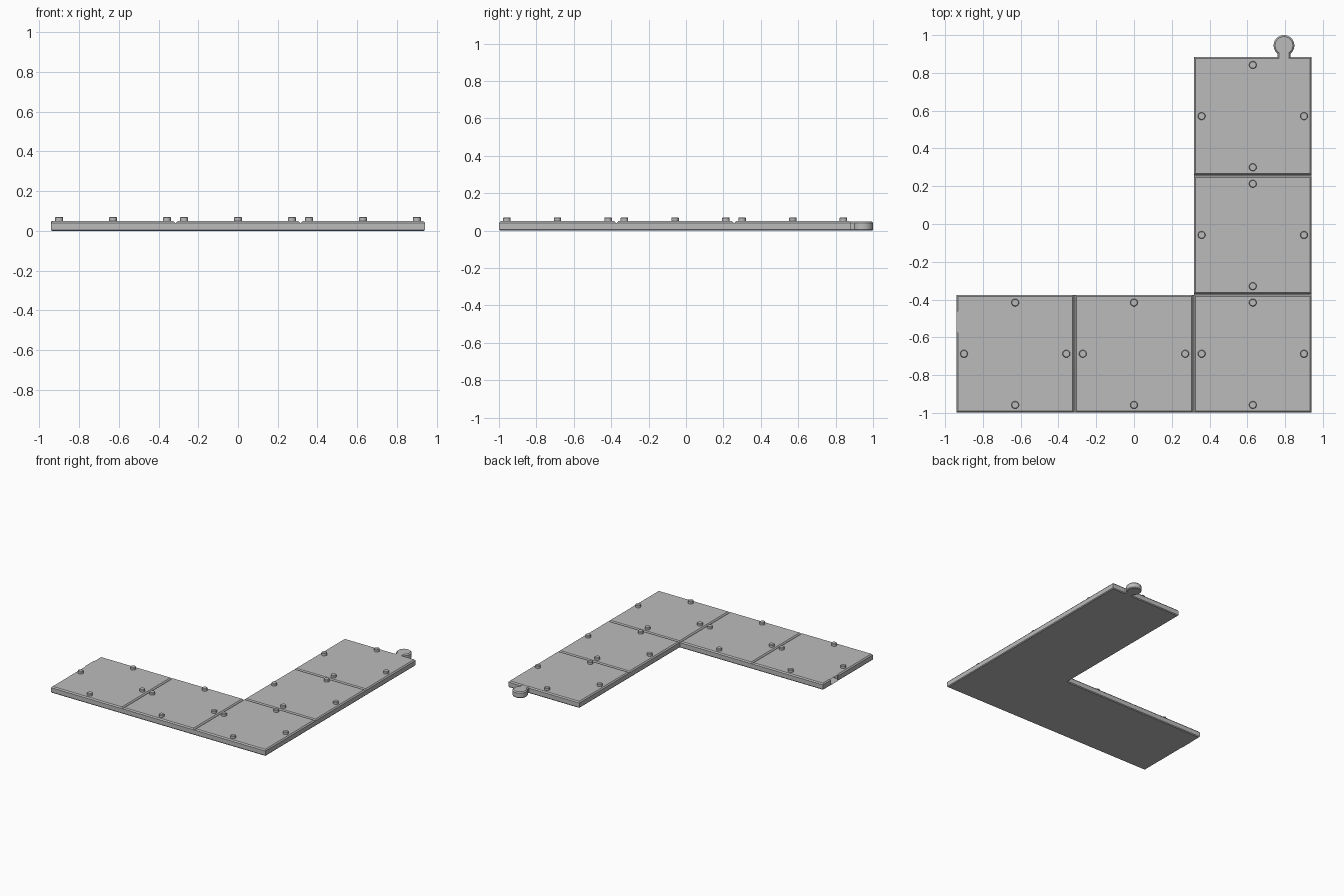
import bpy, bmesh, math
from mathutils import Vector

if "Cube" in bpy.data.objects:
    bpy.data.objects.remove(bpy.data.objects["Cube"])

PITCH, HALF, Y0 = 0.629, 0.312, -0.687
FLOOR, TOP, BEVEL = 0.041, 0.05, 0.008

grey = bpy.data.materials.new("matte_grey")
grey.use_nodes = True
colour = (0.5, 0.5, 0.5, 1)
grey.diffuse_color = colour
grey.node_tree.nodes["Principled BSDF"].inputs["Base Color"].default_value = colour


def arc(cx, cy, r, start, end, steps=36):
    return [(cx + r * math.cos(start + (end - start) * i / steps),
             cy + r * math.sin(start + (end - start) * i / steps))
            for i in range(steps + 1)]


def inset(points, d):
    """Mitred inward offset of a counter-clockwise outline."""
    pts = [Vector(p) for p in points]
    result = []
    for i, p in enumerate(pts):
        a = (p - pts[i - 1]).normalized()
        b = (pts[(i + 1) % len(pts)] - p).normalized()
        na, nb = Vector((-a.y, a.x)), Vector((-b.y, b.x))
        result.append(p + (na + nb) * d / (1 + na.dot(nb)))
    return result


def loft(name, outline, layers):
    """Stack copies of an outline, each layer being (height, inset)."""
    bm = bmesh.new()
    rings = [[bm.verts.new((x, y, z)) for x, y in inset(outline, d)]
             for z, d in layers]
    bm.faces.new(rings[0][::-1])
    bm.faces.new(rings[-1])
    n = len(outline)
    for low, high in zip(rings, rings[1:]):
        for i in range(n):
            j = (i + 1) % n
            bm.faces.new((low[i], low[j], high[j], high[i]))
    mesh = bpy.data.meshes.new(name)
    bm.to_mesh(mesh)
    bm.free()
    mesh.materials.append(grey)
    obj = bpy.data.objects.new(name, mesh)
    bpy.context.collection.objects.link(obj)
    bpy.ops.object.select_all(action="DESELECT")
    obj.select_set(True)
    bpy.context.view_layer.objects.active = obj
    bpy.ops.object.shade_smooth_by_angle(angle=math.radians(30))
    return obj


# Round socket notch, listed from its upper lip to its lower lip
edge = PITCH + HALF
lip = math.acos(-0.051 / 0.068)
socket = ([(-edge, -0.474)] + arc(-0.885, -0.519, 0.068, lip, -lip)
          + [(-edge, -0.564)])

# L-shaped base slab
front, inner, back = Y0 - HALF, Y0 + HALF, Y0 + 2 * PITCH + HALF
corner = PITCH - HALF
slab = [(-edge, front), (edge, front), (edge, back), (corner, back),
        (corner, inner), (-edge, inner)] + socket
loft("base_slab", slab, [(0, 0.005), (0.006, 0), (FLOOR, 0)])

# Raised tiles with chamfered rims, and four studs on each
cells = [(-1, 0), (0, 0), (1, 0), (1, 1), (1, 2)]
for col, row in cells:
    cx, cy = col * PITCH, Y0 + row * PITCH
    outline = [(cx - HALF, cy - HALF), (cx + HALF, cy - HALF),
               (cx + HALF, cy + HALF), (cx - HALF, cy + HALF)]
    if col == -1:
        outline += socket
    loft("tile", outline, [(FLOOR, 0), (TOP, BEVEL)])
    for k in range(4):
        a = k * math.pi / 2
        ring = arc(cx + 0.271 * math.cos(a), cy + 0.271 * math.sin(a),
                   0.02, 0, math.tau, 24)[:-1]
        loft("stud", ring, [(TOP - 0.005, 0), (0.067, 0), (0.07, 0.003)])

# Round connecting tab with a straight neck
neck = math.asin(0.034 / 0.055)
tab = [(0.76, back - 0.015), (0.828, back - 0.015)]
tab += arc(0.794, 0.945, 0.055, neck - math.pi / 2, 1.5 * math.pi - neck)
loft("connector_tab", tab,
     [(0, 0.005), (0.006, 0), (FLOOR, 0), (TOP - 0.001, BEVEL)])
